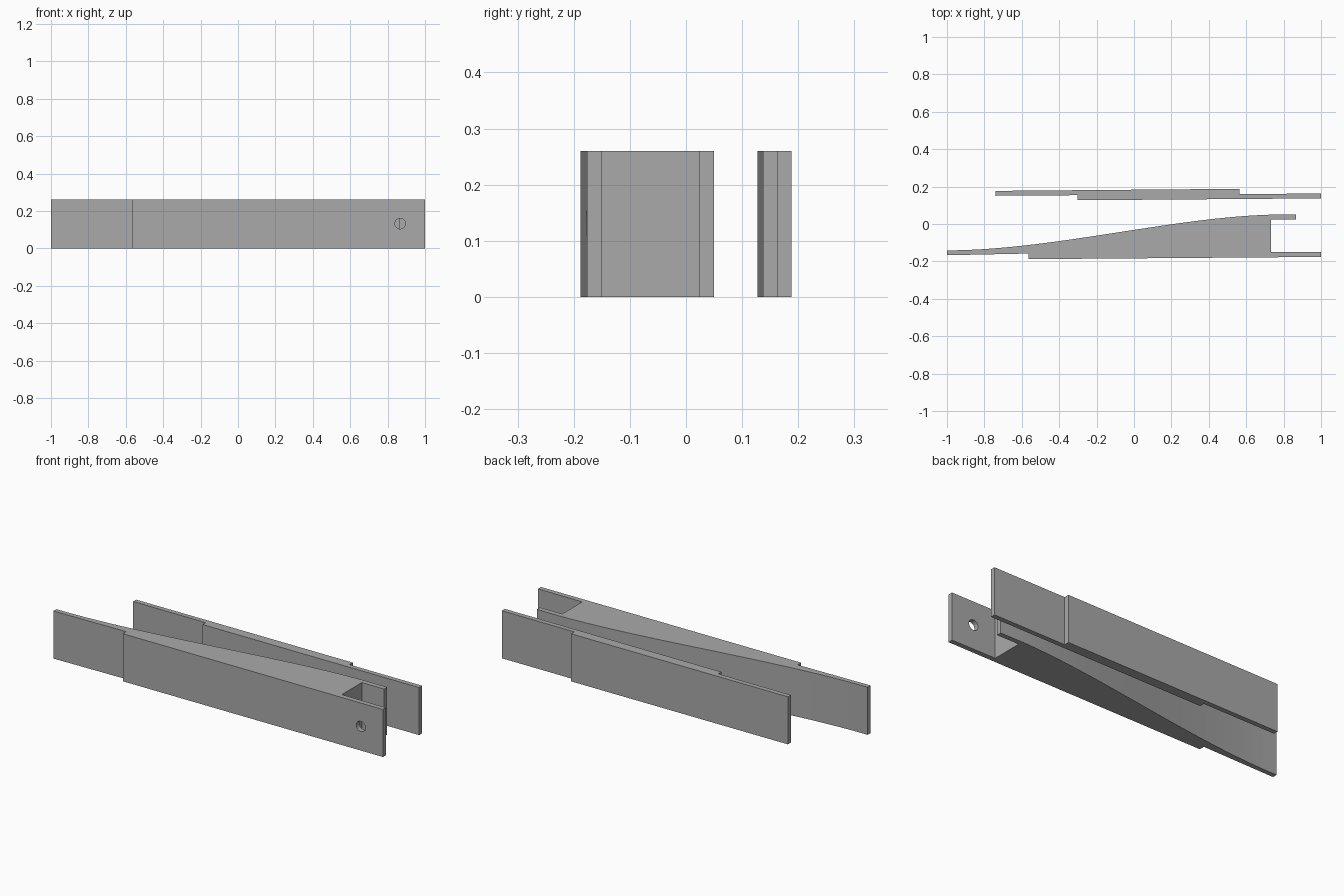
import bpy
import bmesh
import math
from mathutils import Vector
from mathutils.geometry import interpolate_bezier

HEIGHT = 0.26

cube = bpy.data.objects.get("Cube")
if cube:
    bpy.data.objects.remove(cube, do_unlink=True)

# Single grey material
grey = bpy.data.materials.new("plain_grey")
grey.use_nodes = True
colour = (0.4, 0.4, 0.4, 1)
grey.diffuse_color = colour
grey.node_tree.nodes["Principled BSDF"].inputs["Base Color"].default_value = colour


def extrude_plan(name, outline):
    """Raise a counter-clockwise plan outline to the full height."""
    bm = bmesh.new()
    base = bm.faces.new([bm.verts.new((x, y, 0)) for x, y in outline])
    raised = bmesh.ops.extrude_face_region(bm, geom=[base])["geom"]
    verts = [v for v in raised if isinstance(v, bmesh.types.BMVert)]
    bmesh.ops.translate(bm, verts=verts, vec=(0, 0, HEIGHT))
    bmesh.ops.recalc_face_normals(bm, faces=bm.faces)
    mesh = bpy.data.meshes.new(name)
    bm.to_mesh(mesh)
    bm.free()
    mesh.materials.append(grey)
    obj = bpy.data.objects.new(name, mesh)
    bpy.context.collection.objects.link(obj)
    return obj


def smooth(obj):
    bpy.ops.object.select_all(action="DESELECT")
    obj.select_set(True)
    bpy.context.view_layer.objects.active = obj
    bpy.ops.object.shade_smooth_by_angle(angle=math.radians(25))


# Wedge body: curved back, thin front tongue, forked end
curve = interpolate_bezier(Vector((-1, -0.141)), Vector((-0.45, -0.141)),
                           Vector((0.2, 0.035)), Vector((0.733, 0.05)), 32)
back = [(p.x, p.y) for p in reversed(curve)]
front = [(-1, -0.167), (-0.565, -0.158), (-0.565, -0.188), (1, -0.176)]
fork = [(1, -0.15), (0.733, -0.15), (0.733, 0.023), (0.867, 0.023), (0.867, 0.05)]
wedge = extrude_plan("wedge_body", front + fork + back)

# Pin hole through the long fork arm
bpy.ops.mesh.primitive_cylinder_add(vertices=32, radius=0.028, depth=0.1,
                                    location=(0.867, -0.163, 0.132),
                                    rotation=(math.pi / 2, 0, 0))
cutter = bpy.context.object
cutter.name = "pin_hole_cutter"
cutter.data.materials.append(grey)
cutter.hide_render = True
hole = wedge.modifiers.new("pin_hole", "BOOLEAN")
hole.operation = "DIFFERENCE"
hole.solver = "EXACT"
hole.object = cutter
bpy.context.view_layer.objects.active = wedge
bpy.ops.object.modifier_apply(modifier=hole.name)
bpy.data.objects.remove(cutter, do_unlink=True)
smooth(wedge)

# Separate side plate with a stepped tongue at each end
side_plate = extrude_plan("side_plate", [
    (-0.74, 0.151), (-0.303, 0.154), (-0.303, 0.127), (1, 0.137),
    (1, 0.163), (0.563, 0.16), (0.563, 0.188), (-0.74, 0.177)])
